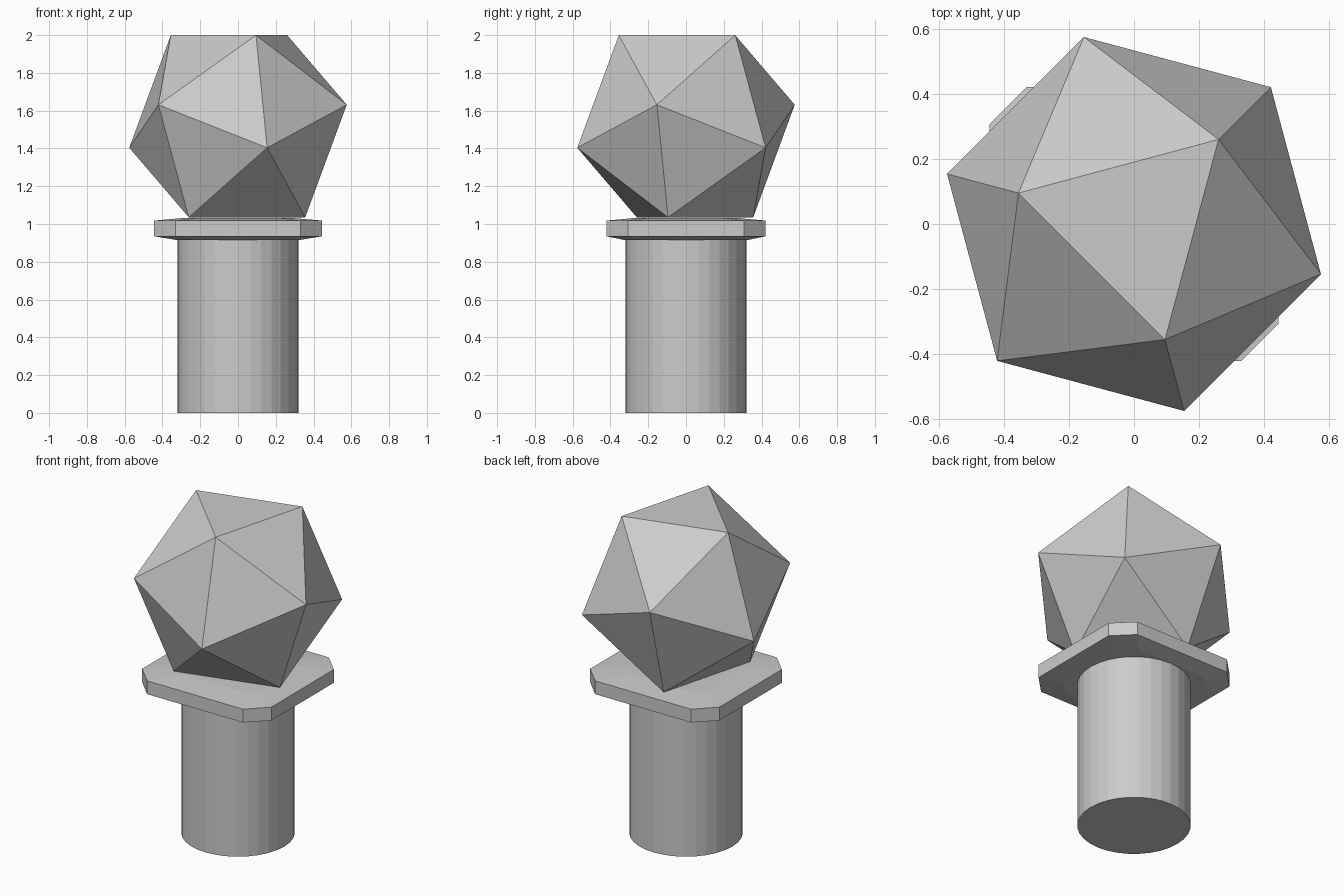
import bpy, bmesh, math
from mathutils import Vector

if "Cube" in bpy.data.objects:
    bpy.data.objects.remove(bpy.data.objects["Cube"])

grey = bpy.data.materials.new("plain grey")
grey.diffuse_color = (0.6, 0.6, 0.6, 1)
grey.use_nodes = True
grey.node_tree.nodes["Principled BSDF"].inputs["Base Color"].default_value = grey.diffuse_color


def finish(name, bm):
    bmesh.ops.recalc_face_normals(bm, faces=bm.faces)
    mesh = bpy.data.meshes.new(name)
    bm.to_mesh(mesh)
    bm.free()
    mesh.materials.append(grey)
    obj = bpy.data.objects.new(name, mesh)
    bpy.context.collection.objects.link(obj)
    return obj


def octagon(bm, hx, hy, cut, z):
    """Rectangle with its four corners cut at 45 degrees."""
    pts = []
    for sx, sy in ((1, 1), (-1, 1), (-1, -1), (1, -1)):
        pair = [(sx * hx, sy * (hy - cut)), (sx * (hx - cut), sy * hy)]
        pts += pair if sx * sy > 0 else pair[::-1]
    return [bm.verts.new((x, y, z)) for x, y in pts]


# Round column
bm = bmesh.new()
res = bmesh.ops.create_cone(bm, cap_ends=True, segments=32, radius1=0.32,
                            radius2=0.32, depth=0.92)
bmesh.ops.translate(bm, verts=bm.verts, vec=(0, 0, 0.46))
finish("column", bm)

# Cap plate with cut corners and shallow sloping top and underside
bm = bmesh.new()
rings = [octagon(bm, hx, hy, cut, z) for hx, hy, cut, z in (
    (0.325, 0.325, 0.09, 0.915),
    (0.445, 0.422, 0.115, 0.935),
    (0.445, 0.422, 0.115, 1.018),
    (0.275, 0.26, 0.07, 1.033))]
for low, high in zip(rings, rings[1:]):
    for i in range(8):
        j = (i + 1) % 8
        bm.faces.new((low[i], low[j], high[j], high[i]))
bm.faces.new(rings[0])
bm.faces.new(rings[-1])
finish("cap_plate", bm)

# Twenty-sided finial resting on one of its faces
bm = bmesh.new()
edge = 0.638
centre_z = 1.5175
for radius, dz, start in ((0.5774, 0.7558, 45), (0.9342, 0.1784, 105),
                          (0.9342, -0.1784, 45), (0.5774, -0.7558, 105)):
    for k in range(3):
        a = math.radians(start + 120 * k)
        bm.verts.new(Vector((radius * math.cos(a), radius * math.sin(a), dz))
                     * edge + Vector((0, 0, centre_z)))
bmesh.ops.convex_hull(bm, input=bm.verts)
finish("faceted_finial", bm)
